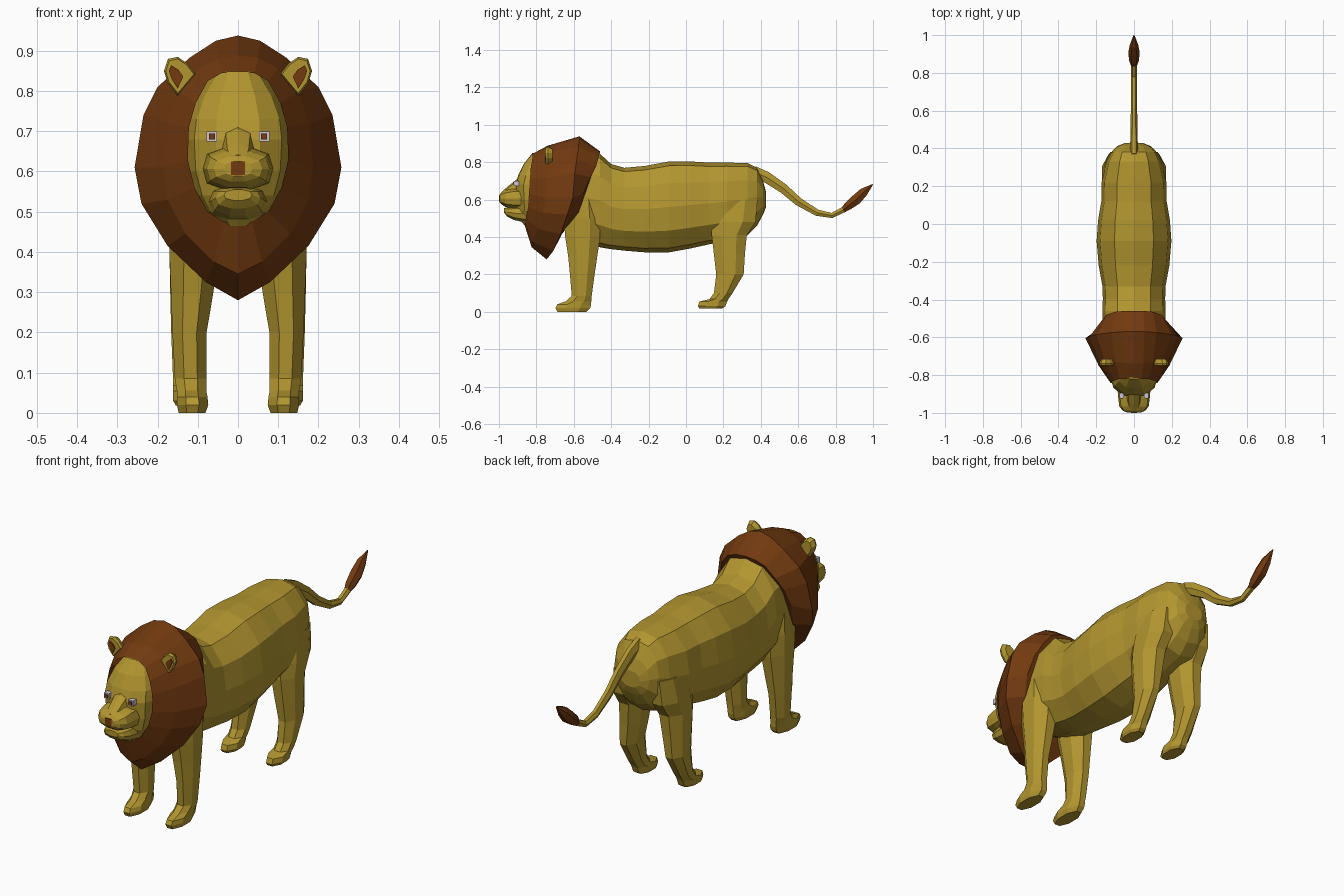
import bpy, bmesh, math


def material(name, rgb):
    m = bpy.data.materials.new(name)
    m.diffuse_color = (*rgb, 1)
    return m


TAN = material("tan_fur", (0.45, 0.305, 0.029))
BROWN = material("brown_hair", (0.17, 0.042, 0.005))
PALE = material("pale_eye", (0.62, 0.56, 0.66))


def loft(name, rings, mat, cap_start=True, cap_end=True):
    """Skin a list of closed rings that share one point count."""
    bm = bmesh.new()
    rows = [[bm.verts.new(p) for p in r] for r in rings]
    n = len(rows[0])
    for a, b in zip(rows, rows[1:]):
        for i in range(n):
            j = (i + 1) % n
            bm.faces.new((a[i], a[j], b[j], b[i]))
    if cap_start:
        bm.faces.new(rows[0][::-1])
    if cap_end:
        bm.faces.new(rows[-1])
    bmesh.ops.recalc_face_normals(bm, faces=bm.faces)
    me = bpy.data.meshes.new(name)
    bm.to_mesh(me)
    bm.free()
    me.materials.append(mat)
    ob = bpy.data.objects.new(name, me)
    bpy.context.collection.objects.link(ob)
    return ob


def oval(ca, cb, ra, rb, n=12, power=2.4, turn=0.0):
    """Rounded-square outline as (a, b) pairs."""
    pts = []
    for i in range(n):
        t = 2 * math.pi * i / n + turn
        c, s = math.cos(t), math.sin(t)
        k = (abs(c) ** power + abs(s) ** power) ** (-1 / power)
        pts.append((ca + ra * c * k, cb + rb * s * k))
    return pts


def ring_y(y, top, bottom, half, n=12, power=2.4):
    return [(x, y, z) for x, z in
            oval(0, (top + bottom) / 2, half, (top - bottom) / 2, n, power)]


def ring_z(z, y0, y1, x0, x1, n=8, power=3, turn=math.pi / 8):
    return [(x, y, z) for x, y in
            oval((x0 + x1) / 2, (y0 + y1) / 2, (x1 - x0) / 2, (y1 - y0) / 2, n, power, turn)]


def box(name, x, y, z, sx, sy, sz, mat):
    return loft(name, [[(x + a * sx / 2, y + e * sy / 2, z + b * sz / 2)
                        for a, b in ((-1, -1), (1, -1), (1, 1), (-1, 1))]
                       for e in (-1, 1)], mat)


# Body: y, top, bottom, half width
body = [(-.66, .74, .45, .09), (-.62, .82, .40, .14), (-.55, .86, .37, .165),
        (-.46, .845, .345, .168), (-.40, .79, .335, .165), (-.33, .77, .327, .167),
        (-.22, .78, .318, .187), (-.09, .804, .318, .198), (.02, .804, .338, .19),
        (.12, .798, .36, .173), (.22, .798, .38, .172), (.33, .795, .41, .145),
        (.38, .77, .46, .12), (.412, .70, .52, .09), (.428, .64, .56, .05)]
loft("body", [ring_y(*r) for r in body], TAN)

# Legs with paws: z, front y, back y, inner x, outer x
front_leg = [(0, -.69, -.53, .08, .148), (.02, -.70, -.51, .073, .153),
             (.04, -.69, -.505, .075, .153), (.056, -.645, -.505, .078, .153),
             (.085, -.612, -.503, .077, .158), (.2, -.622, -.487, .077, .164),
             (.3, -.632, -.472, .06, .168), (.4, -.648, -.457, .045, .172),
             (.5, -.655, -.455, .04, .174), (.62, -.62, -.48, .06, .165)]
hind_leg = [(.018, .07, .195, .088, .155), (.03, .062, .212, .082, .162),
            (.055, .07, .222, .083, .162), (.068, .125, .228, .085, .162),
            (.1, .148, .25, .085, .163), (.2, .16, .31, .08, .167),
            (.31, .147, .317, .06, .17), (.41, .135, .327, .045, .172),
            (.48, .135, .375, .04, .172), (.6, .16, .385, .05, .155)]
for side, s in (("right", 1), ("left", -1)):
    for part, rows in (("front_leg", front_leg), ("hind_leg", hind_leg)):
        loft(f"{side}_{part}", [[(s * x, y, z) for x, y, z in ring_z(*r)] for r in rows], TAN)

# Tail and tuft: y, z, half width, half thickness, swept along the curve
tail = [(.36, .75, .022, .035), (.43, .72, .02, .034), (.52, .66, .018, .03),
        (.60, .59, .017, .026), (.70, .53, .016, .02), (.78, .515, .016, .016),
        (.85, .55, .016, .018)]
tuft = [(.835, .54, .014, .014), (.865, .565, .026, .026), (.91, .60, .03, .032),
        (.95, .64, .022, .027), (.998, .681, .003, .003)]


def sweep(name, path, mat):
    rings = []
    for i, (y, z, w, h) in enumerate(path):
        a, b = path[max(i - 1, 0)], path[min(i + 1, len(path) - 1)]
        t = math.atan2(b[1] - a[1], b[0] - a[0])
        rings.append([(u, y - v * math.sin(t), z + v * math.cos(t))
                      for u, v in oval(0, 0, w, h, 6, 2)])
    return loft(name, rings, mat)


sweep("tail", tail, TAN)
sweep("tail_tuft", tuft, BROWN)

# Mane: right half of each ring, top to bottom, then mirrored
mane_back = [(0, -.46, .858), (.05, -.46, .853), (.1, -.465, .835), (.145, -.48, .78),
             (.17, -.51, .72), (.182, -.55, .63), (.175, -.575, .53), (.12, -.65, .44),
             (.05, -.675, .40), (0, -.68, .39)]
mane_crest = [(0, -.57, .938), (.055, -.57, .925), (.12, -.575, .883), (.2, -.585, .81),
              (.235, -.595, .74), (.257, -.605, .61), (.24, -.635, .52), (.175, -.67, .415),
              (.08, -.71, .325), (0, -.745, .28)]
mane_front = [(0, -.74, .888), (.05, -.735, .882), (.1, -.73, .855), (.15, -.73, .80),
              (.175, -.74, .72), (.187, -.75, .61), (.175, -.765, .53), (.13, -.79, .445),
              (.06, -.82, .375), (0, -.825, .345)]
mane_face = [(0, -.82, .845), (.04, -.82, .845), (.075, -.82, .825), (.105, -.83, .77),
             (.122, -.835, .71), (.125, -.84, .63), (.108, -.845, .56), (.075, -.855, .50),
             (.035, -.86, .475), (0, -.865, .47)]


def mirrored(half):
    return half + [(-x, y, z) for x, y, z in half[-2:0:-1]]


loft("mane", [mirrored(r) for r in (mane_back, mane_crest, mane_front, mane_face)],
     BROWN, cap_end=False)

# Head: z, front y, half width
head = [(.465, -.865, .05), (.50, -.895, .085), (.54, -.905, .112), (.60, -.91, .132),
        (.68, -.912, .137), (.73, -.897, .13), (.79, -.868, .103), (.848, -.822, .06)]
loft("head", [ring_z(z, y, -1.4 - y, -w, w, 16, 3, 0) for z, y, w in head], TAN)

# Nose bridge, muzzle and chin: y, top, bottom, half width
loft("nose_bridge", [ring_y(*r, n=8) for r in
                     [(-.86, .74, .60, .045), (-.91, .705, .60, .04),
                      (-.955, .668, .60, .036), (-.985, .642, .60, .028)]], TAN)
loft("muzzle", [ring_y(*r, n=10, power=2.8) for r in
                [(-.85, .665, .55, .09), (-.925, .662, .552, .083), (-.965, .652, .56, .078),
                 (-.988, .638, .575, .06), (-.998, .625, .588, .035)]], TAN)
loft("chin", [ring_y(*r, n=10, power=2.6) for r in
              [(-.85, .57, .475, .075), (-.92, .565, .49, .066),
               (-.955, .56, .508, .055), (-.972, .555, .528, .035)]], TAN)
box("nose", 0, -.992, .608, .034, .016, .034, BROWN)

# Eyes and ears
ear = [(.105, .842), (.125, .868), (.15, .885), (.174, .88), (.184, .85), (.175, .82), (.15, .788)]
patch = [(.136, .836), (.148, .853), (.166, .864), (.172, .85), (.164, .828), (.15, .806)]


def ear_ring(s, y, k):
    return [(s * (.145 + (x - .145) * k), y, .84 + (z - .84) * k) for x, z in ear]


for side, s in (("right", 1), ("left", -1)):
    box(f"{side}_eye", s * .065, -.907, .687, .026, .026, .026, PALE)
    box(f"{side}_pupil", s * .065, -.921, .687, .015, .006, .015, BROWN)
    loft(f"{side}_ear", [ear_ring(s, -.75, .88), ear_ring(s, -.738, 1),
                         ear_ring(s, -.715, .75)], TAN)
    loft(f"{side}_inner_ear", [[(s * x, y, z) for x, z in patch] for y in (-.754, -.748)], BROWN)
